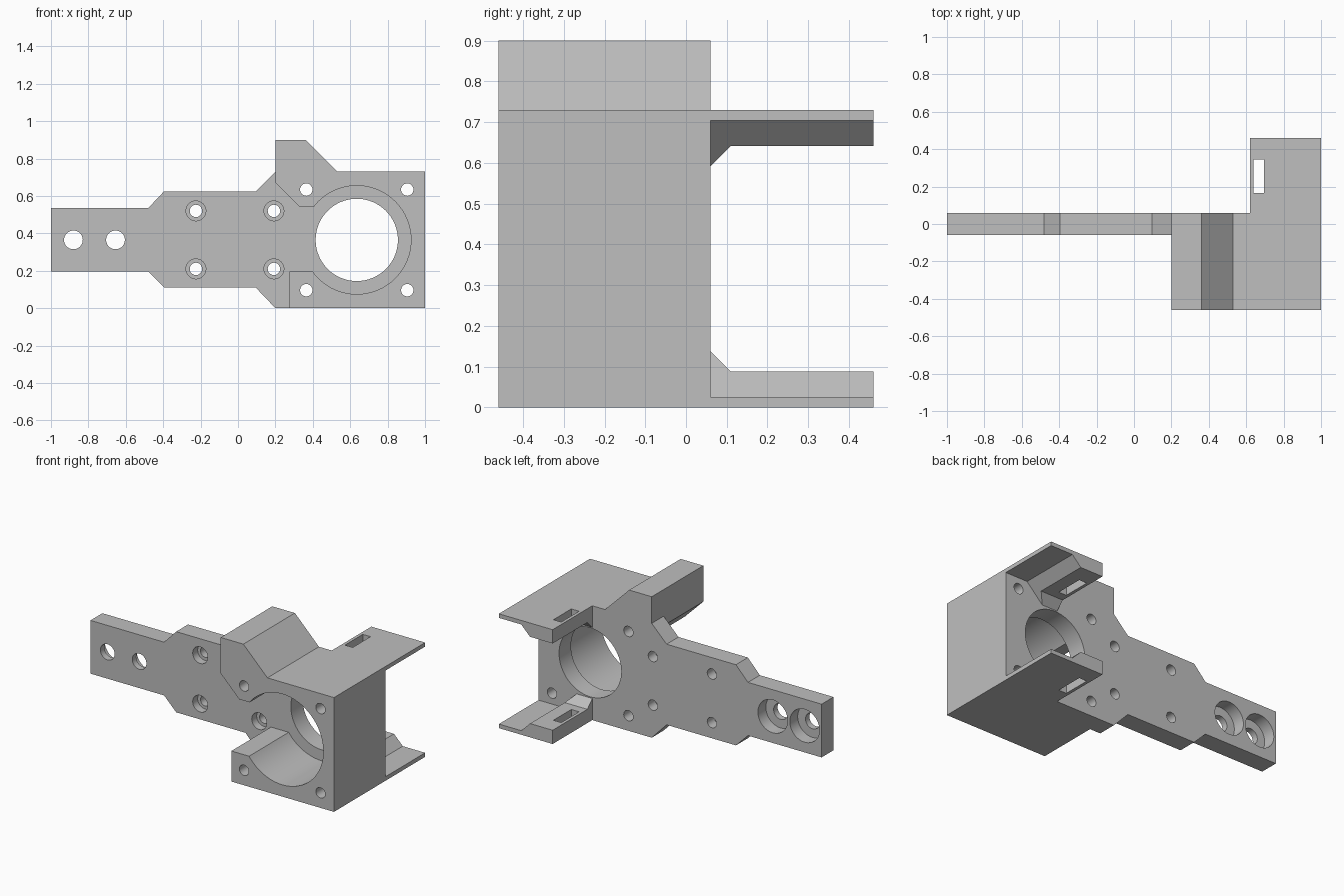
import bpy, bmesh, math
from mathutils import Matrix

if "Cube" in bpy.data.objects:
    bpy.data.objects.remove(bpy.data.objects["Cube"], do_unlink=True)

grey = bpy.data.materials.new("light grey")
grey.use_nodes = True
grey.diffuse_color = (0.52, 0.52, 0.52, 1)
grey.node_tree.nodes["Principled BSDF"].inputs["Base Color"].default_value = grey.diffuse_color

FRONT, PLATE, BACK, END = -0.46, -0.06, 0.06, 0.46
TOP = 0.73
MID = TOP / 2
BORE_X = 0.635


def finish(name, bm):
    bmesh.ops.recalc_face_normals(bm, faces=bm.faces)
    mesh = bpy.data.meshes.new(name)
    bm.to_mesh(mesh)
    bm.free()
    mesh.materials.append(grey)
    obj = bpy.data.objects.new(name, mesh)
    bpy.context.collection.objects.link(obj)
    return obj


def prism(name, points, lo, hi, axis="y", tweak=None):
    """Extrude a profile: (x, z) points along y, or (y, z) points along x."""
    bm = bmesh.new()
    place = lambda a, b, t: (a, t, b) if axis == "y" else (t, a, b)
    face = bm.faces.new([bm.verts.new(place(a, b, lo)) for a, b in points])
    new = bmesh.ops.extrude_face_region(bm, geom=[face])["geom"]
    far = [v for v in new if isinstance(v, bmesh.types.BMVert)]
    for v in far:
        v.co["xyz".index(axis)] = hi
        if tweak:
            tweak(v.co)
    return finish(name, bm)


def rect(a0, b0, a1, b1):
    return [(a0, b0), (a1, b0), (a1, b1), (a0, b1)]


def cut(obj, cutter):
    cutter.hide_render = True
    mod = obj.modifiers.new("cut", "BOOLEAN")
    mod.operation, mod.solver, mod.object = "DIFFERENCE", "EXACT", cutter
    with bpy.context.temp_override(object=obj, active_object=obj, selected_objects=[obj]):
        bpy.ops.object.modifier_apply(modifier=mod.name)
    bpy.data.objects.remove(cutter, do_unlink=True)


def drill(obj, x, z, radius, lo=-1, hi=1):
    """Round hole along y between two depths."""
    bm = bmesh.new()
    turn = Matrix.Translation((x, (lo + hi) / 2, z)) @ Matrix.Rotation(math.pi / 2, 4, "X")
    bmesh.ops.create_cone(bm, cap_ends=True, segments=64, radius1=radius,
                          radius2=radius, depth=hi - lo, matrix=turn)
    cut(obj, finish("drill", bm))


# Flat mounting plate with stepped arm and the back of the clamp hump
plate = prism("mounting_plate", [
    (-1, 0.195), (-0.48, 0.195), (-0.395, 0.11), (0.095, 0.11), (0.2, 0), (1, 0),
    (1, TOP), (0.53, TOP), (0.36, 0.9), (0.2, 0.9), (0.2, TOP),
    (0.095, 0.625), (-0.395, 0.625), (-0.48, 0.535), (-1, 0.535)], PLATE, BACK)
drill(plate, BORE_X, MID, 0.22)

# Deep housing open on one side around the large bore
housing = prism("bore_housing", [
    (0.275, 0), (1, 0), (1, TOP), (0.53, TOP), (0.36, 0.9), (0.2, 0.9), (0.2, 0.67),
    (0.33, 0.54), (0.5, 0.54), (0.5, 0.195), (0.275, 0.195)], FRONT, PLATE)
drill(housing, BORE_X, MID, 0.29)

# Corner bolt holes through housing and plate
for x in (0.365, 0.905):
    for side in (-1, 1):
        for part in (plate, housing):
            drill(part, x, MID + side * 0.269, 0.033)

# Counterbored screw holes in the middle of the plate
for x in (-0.225, 0.192):
    for side in (-1, 1):
        drill(plate, x, MID + side * 0.155, 0.033)
        drill(plate, x, MID + side * 0.155, 0.053, -1, -0.01)

# Arm holes, recessed from the back
for x in (-0.88, -0.655):
    drill(plate, x, MID, 0.05)
    drill(plate, x, MID, 0.105, -0.02, 1)

# Rear tabs, each a thin sheet with a gusseted rib and a slot
parts = [plate, housing]
for word, flip in (("lower", False), ("upper", True)):
    height = lambda z: TOP - z if flip else z

    def slope(co):
        # lean the far side of the rib at 45 degrees
        co.x -= height(co.z) - 0.088

    sheet = prism(word + "_tab", rect(0.62, height(0), 1, height(0.026)), BACK, END)
    rib = prism(word + "_tab_rib", [
        (BACK, height(0.026)), (END, height(0.026)), (END, height(0.088)),
        (0.11, height(0.088)), (BACK, height(0.138))], 0.62, 0.78, "x", slope)
    for part in (sheet, rib):
        cut(part, prism("slot", rect(0.64, -1, 0.695, 2), 0.165, 0.345))
        parts.append(part)

# Smooth bores, crisp edges
bpy.ops.object.select_all(action="DESELECT")
for part in parts:
    part.select_set(True)
bpy.context.view_layer.objects.active = plate
bpy.ops.object.shade_smooth_by_angle(angle=math.radians(30))
